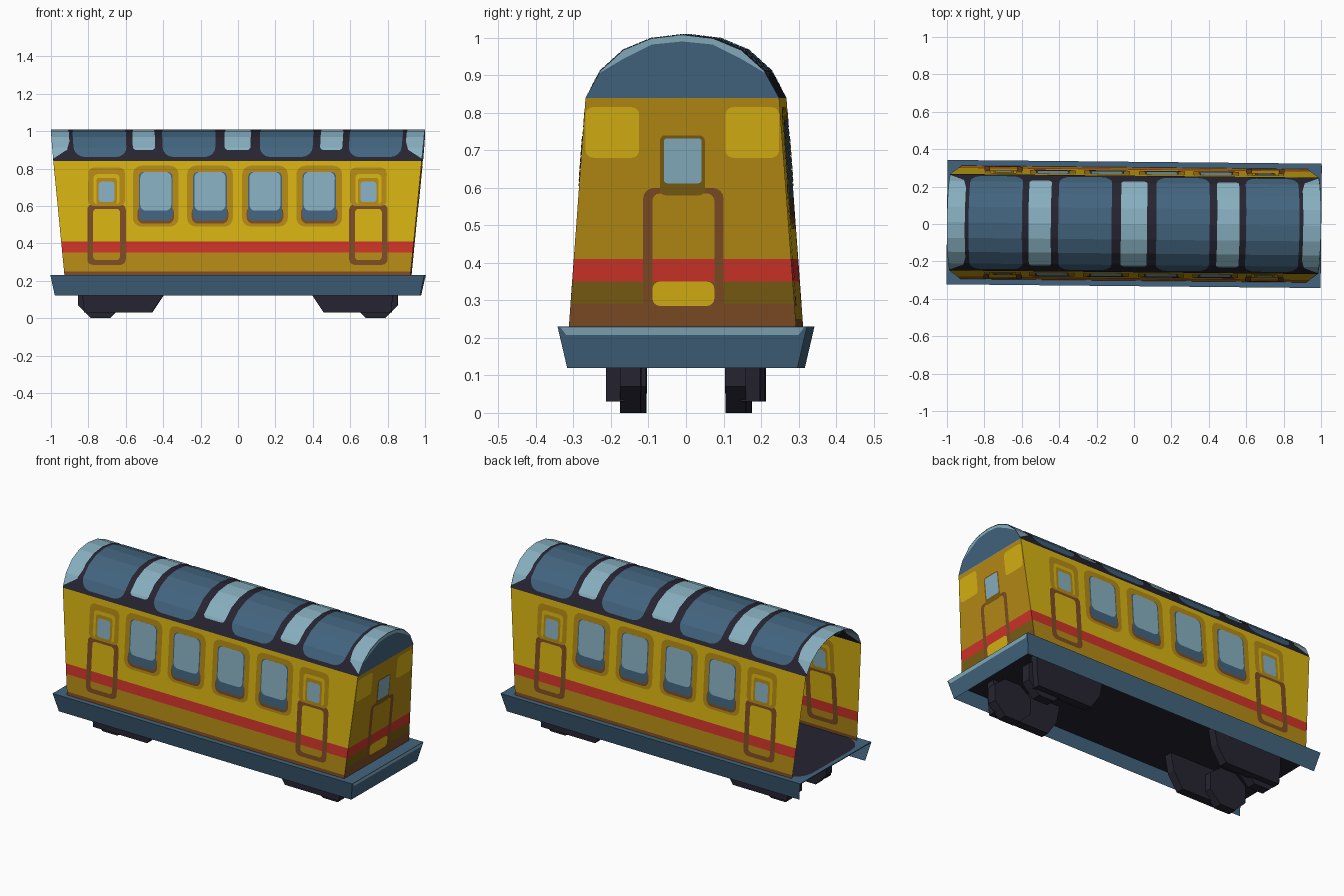
import bpy, bmesh, math
from mathutils import Matrix, Vector

if "Cube" in bpy.data.objects:
    bpy.data.objects.remove(bpy.data.objects["Cube"])

YAW = Matrix.Rotation(-0.01, 4, 'Z')      # the whole car sits very slightly turned


def material(name, r, g, b):
    m = bpy.data.materials.new(name)
    lin = [((c / 255 + 0.055) / 1.055) ** 2.4 for c in (r, g, b)]
    m.diffuse_color = (*lin, 1)
    m.use_nodes = True
    m.node_tree.nodes["Principled BSDF"].inputs["Base Color"].default_value = m.diffuse_color
    return m


YELLOW = material("yellow", 215, 178, 18)
OCHRE = material("ochre", 180, 138, 20)
OLIVE = material("olive", 122, 93, 18)
BROWN = material("brown", 125, 76, 36)
RED = material("red", 206, 52, 40)
LIGHT = material("light blue", 135, 175, 192)
BLUE = material("blue", 66, 100, 126)
NAVY = material("navy", 38, 36, 48)


def add(name, bm, mats):
    bm.transform(YAW)
    me = bpy.data.meshes.new(name)
    bm.to_mesh(me)
    bm.free()
    for m in mats:
        me.materials.append(m)
    ob = bpy.data.objects.new(name, me)
    bpy.context.collection.objects.link(ob)
    return ob


def rounded(u0, u1, v0, v1, r=0.03, n=4):
    pts = []
    corners = ((u1 - r, v1 - r, 0), (u0 + r, v1 - r, 90), (u0 + r, v0 + r, 180), (u1 - r, v0 + r, 270))
    for cu, cv, a in corners:
        for k in range(n + 1):
            t = math.radians(a + 90 * k / n)
            pts.append((cu + r * math.cos(t), cv + r * math.sin(t)))
    return pts


def sheet(name, outline, surf, mat, t=0.0, hole=None, folds=()):
    """Flat outline (optionally a ring) laid on both sides of a surface at offset t."""
    bm = bmesh.new()
    for off in ((t, -t) if t else (0,)):
        part = bmesh.new()
        vs = [part.verts.new((u, v, 0)) for u, v in outline]
        if hole:
            hs = [part.verts.new((u, v, 0)) for u, v in hole]
            for i in range(len(vs)):
                j = (i + 1) % len(vs)
                part.faces.new((vs[i], vs[j], hs[j], hs[i]))
        else:
            part.faces.new(vs)
        for f in folds:
            geom = part.verts[:] + part.edges[:] + part.faces[:]
            bmesh.ops.bisect_plane(part, geom=geom, plane_co=(0, f, 0), plane_no=(0, 1, 0))
        for v in part.verts:
            v.co = surf(v.co.x, v.co.y, off)
        if off < 0:
            bmesh.ops.reverse_faces(part, faces=part.faces[:])
        tmp = bpy.data.meshes.new("tmp")
        part.to_mesh(tmp)
        part.free()
        bm.from_mesh(tmp)
        bpy.data.meshes.remove(tmp)
    return add(name, bm, [mat])


def prism(name, profile, y0, y1, mat):
    bm = bmesh.new()
    a = [bm.verts.new((x, y0, z)) for x, z in profile]
    b = [bm.verts.new((x, y1, z)) for x, z in profile]
    bm.faces.new(a)
    bm.faces.new(b[::-1])
    for i in range(len(a)):
        j = (i + 1) % len(a)
        bm.faces.new((a[i], b[i], b[j], a[j]))
    bmesh.ops.recalc_face_normals(bm, faces=bm.faces[:])
    return add(name, bm, [mat])


# Tapered body surfaces
def wall_y(z): return 0.303 - 0.045 * (z - 0.23) / 0.61
def wall_x(z): return 0.925 + 0.06 * (z - 0.23) / 0.61
def front_wall(u, v, t): return Vector((u, -wall_y(v) - t, v))
def back_wall(u, v, t): return Vector((-u, wall_y(v) + t, v))
def end_wall(u, v, t): return Vector((wall_x(v) + t, u, v))


def band(name, surf, half, z0, z1, mat):
    pts = [(-half(z0), z0), (half(z0), z0), (half(z1), z1), (-half(z1), z1)]
    sheet(name, pts, surf, mat)


# Side walls with stripe, windows and doors
for side, surf in (("front", front_wall), ("back", back_wall)):
    for part, z0, z1, mat in (("sill", 0.23, 0.25, BROWN), ("lower_panel", 0.25, 0.35, OCHRE),
                              ("stripe", 0.35, 0.41, RED), ("upper_panel", 0.41, 0.84, YELLOW)):
        band(f"{side}_{part}", surf, wall_x, z0, z1, mat)
    for i, c in enumerate((-0.437, -0.147, 0.147, 0.437)):
        n = f"{side}_window_{i + 1}"
        sheet(n + "_frame", rounded(c - .122, c + .122, .49, .815, .045), surf, OCHRE, .0015)
        sheet(n + "_sill", rounded(c - .098, c + .098, .505, .60, .035), surf, BROWN, .0025)
        sheet(n + "_shade", rounded(c - .09, c + .09, .522, .782, .025), surf, BLUE, .0035)
        sheet(n + "_glass", rounded(c - .083, c + .083, .575, .782, .03), surf, LIGHT, .0045)
    for i, c in enumerate((-0.7, 0.7)):
        n = f"{side}_door_{i + 1}"
        sheet(n + "_panel_frame", rounded(c - .103, c + .103, .285, .61), surf, BROWN, .0015,
              hole=rounded(c - .072, c + .072, .31, .585, .02))
        sheet(n + "_window_frame", rounded(c - .098, c + .098, .60, .805), surf, OCHRE, .0025,
              hole=rounded(c - .07, c + .07, .61, .77, .02))
        sheet(n + "_window_rim", rounded(c - .055, c + .055, .605, .75, .015), surf, OCHRE, .0035)
        sheet(n + "_glass", rounded(c - .042, c + .042, .62, .73, .015), surf, LIGHT, .0045)

# Closed end wall; the opposite end is open
for part, z0, z1, mat in (("sill", 0.23, 0.29, BROWN), ("lower_panel", 0.29, 0.35, OLIVE),
                          ("stripe", 0.35, 0.41, RED), ("upper_panel", 0.41, 0.84, OCHRE)):
    band("end_" + part, end_wall, wall_y, z0, z1, mat)
for s in (-1, 1):
    a, b = sorted((s * 0.115, s * 0.258))
    sheet("end_corner_panel", rounded(a, b, .68, .815, .02), end_wall, YELLOW, .0015)
sheet("end_door_frame", rounded(-.105, .11, .25, .60), end_wall, BROWN, .0015,
      hole=rounded(-.08, .085, .285, .585, .02))
sheet("end_door_kick_panel", rounded(-.08, .085, .285, .35, .02), end_wall, YELLOW, .002)
sheet("end_window_rim", rounded(-.06, .06, .58, .74, .015), end_wall, OLIVE, .0025)
sheet("end_window_glass", rounded(-.049, .051, .612, .732, .008), end_wall, LIGHT, .0035)

# Arched roof: a flat sheet folded along an eight-sided arch
HALF = [(0, 1.008), (0.083, 0.998), (0.157, 0.967), (0.218, 0.912), (0.258, 0.84)]
ARC = [0.0]
for (ya, za), (yb, zb) in zip(HALF, HALF[1:]):
    ARC.append(ARC[-1] + math.hypot(yb - ya, zb - za))
FOLDS = sorted({s * a for a in ARC[:-1] for s in (-1, 1)})


def roof_surf(u, v, t):
    s = min(abs(v), ARC[-1])
    i = max(k for k in range(4) if ARC[k] <= s + 1e-6)
    f = (s - ARC[i]) / (ARC[i + 1] - ARC[i])
    y = HALF[i][0] + f * (HALF[i + 1][0] - HALF[i][0])
    z = HALF[i][1] + f * (HALF[i + 1][1] - HALF[i][1])
    x = u * (0.985 + 0.015 * (z - 0.84) / 0.168)
    out = Vector((0, math.copysign(y, v), z - 0.75)).normalized() * t
    return Vector((x, math.copysign(y, v), z)) + out


E = ARC[-1]
sheet("roof_shell", [(-1, -E), (1, -E), (1, E), (-1, E)], roof_surf, NAVY, folds=FOLDS)
for i, (a, b) in enumerate(((-.885, -.60), (-.405, -.12), (.12, .405), (.60, .885))):
    sheet(f"roof_panel_{i + 1}", rounded(a, b, -.305, .305, .06), roof_surf, BLUE, .002, folds=FOLDS)
for i, c in enumerate((-.505, 0, .505)):
    w = 0.07 if c == 0 else 0.06
    sheet(f"roof_rib_{i + 1}", rounded(c - w, c + w, -.262, .262, .02), roof_surf, LIGHT, .002, folds=FOLDS)
for s in (-1, 1):
    pts = [(s * 1.0, -.315), (s * 1.0, .315), (s * .92, .26), (s * .905, .2), (s * .905, -.2), (s * .92, -.26)]
    sheet("roof_end_rib", pts, roof_surf, LIGHT, .002, folds=FOLDS)


# Roof end cap with pale rim
def cap_surf(u, v, t): return Vector((0.985 + 0.015 * (v - 0.84) / 0.168 + t, u, v))


def mirrored(half): return [(-y, z) for y, z in half[:0:-1]] + half


sheet("roof_end_cap", mirrored(HALF), cap_surf, LIGHT)
sheet("roof_end_cap_panel", mirrored([(0, .99), (.08, .982), (.155, .945), (.222, .905), (.258, .84)]),
      cap_surf, BLUE, .002)

# Chassis: deck, dark floor and a flared skirt on three sides
def level(z): return lambda u, v, t: Vector((u, v, z + t))


sheet("deck", [(-1, -.3325), (1, -.3325), (1, .3325), (-1, .3325)], level(.23), BLUE)
sheet("floor", rounded(-.975, .925, -.30, .30, .12), level(.232), NAVY)
sheet("underside", [(-.995, -.328), (.995, -.328), (.995, .328), (-.995, .328)], level(.222), NAVY)
bm = bmesh.new()
top = [bm.verts.new((x, y, .23)) for x, y in ((-1, -.3325), (1, -.3325), (1, .3325), (-1, .3325))]
low = [bm.verts.new((x, y, .12)) for x, y in ((-.976, -.307), (.976, -.307), (.976, .307), (-.976, .307))]
for i in range(3):
    bm.faces.new((low[i], low[i + 1], top[i + 1], top[i]))
add("skirt", bm, [BLUE])
sheet("end_skirt_edge", [(-.31, .208), (.31, .208), (.325, .228), (-.325, .228)],
      lambda u, v, t: Vector((.976 + .024 * (v - .12) / .11 + t, u, v)), LIGHT, .0015)

# Running gear: side frames and eight-sided wheels
for sx in (-1, 1):
    for sy in (-1, 1):
        frame = [(.38, .224), (.40, .12), (.46, .03), (.82, .03), (.83, .12), (.83, .224)]
        prism("bogie_frame", [(sx * x, z) for x, z in frame], sy * .155, sy * .205, NAVY)
        r = .12 / math.cos(math.pi / 8)
        octagon = [(sx * .735 + r * math.cos(math.pi / 8 + k * math.pi / 4),
                    min(.224, .12 + r * math.sin(math.pi / 8 + k * math.pi / 4))) for k in range(8)]
        prism("wheel", octagon, sy * .113, sy * .168, NAVY)
